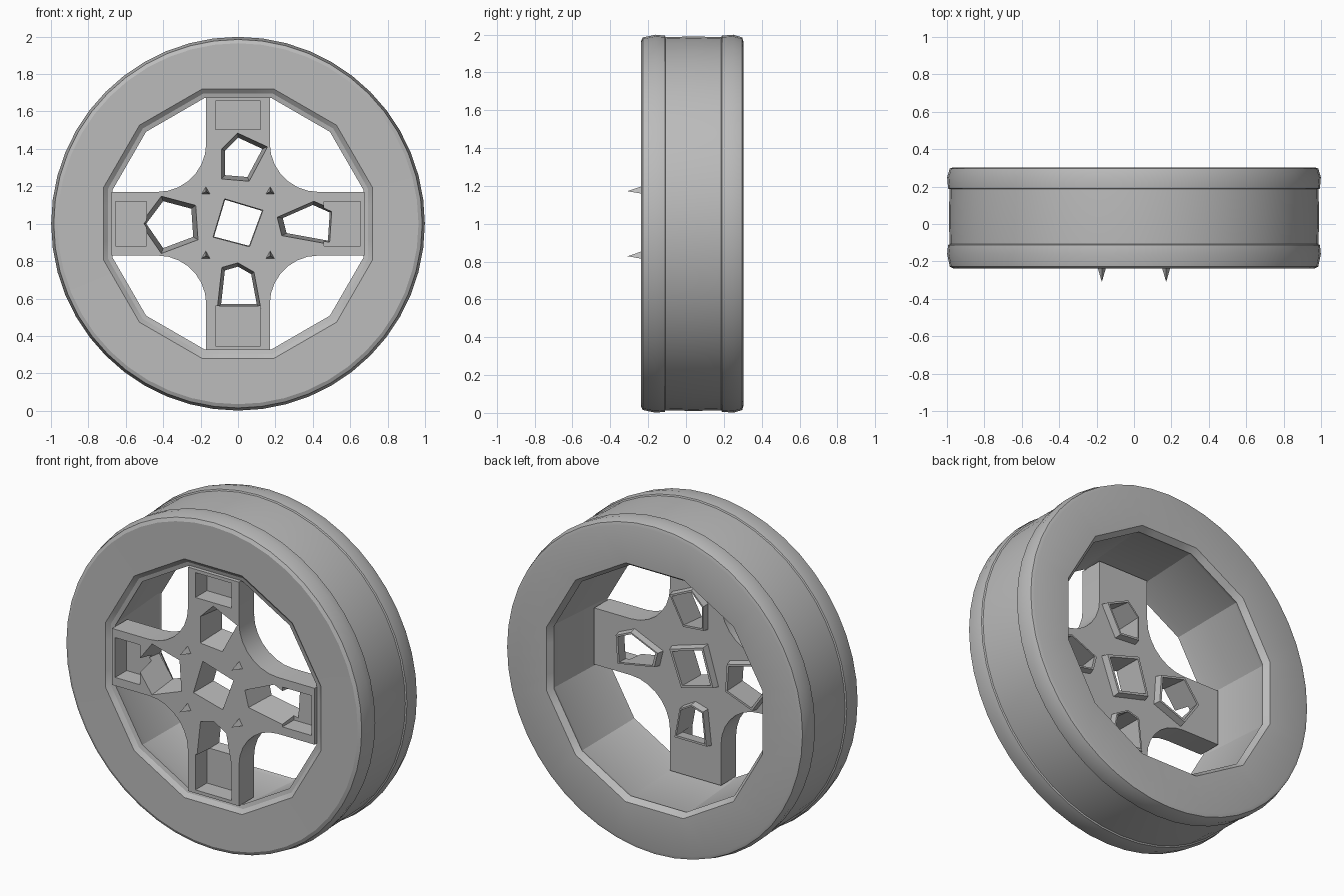
import bpy, bmesh
from math import sin, cos, pi, radians
from mathutils import Matrix, Vector

cube = bpy.data.objects.get("Cube")
if cube:
    bpy.data.objects.remove(cube, do_unlink=True)

grey = bpy.data.materials.new("plain_grey")
grey.use_nodes = True
grey.diffuse_color = (0.5, 0.5, 0.5, 1)
grey.node_tree.nodes["Principled BSDF"].inputs["Base Color"].default_value = (0.5, 0.5, 0.5, 1)

CENTRE = 1.0        # height of the axle
FRONT = -0.234      # front face of the spokes
BACK = -0.09        # back face of the spokes
SLEEVE = -0.05      # back end of the sleeves around the holes


def finish(name, bm):
    """Turn a bmesh into an object with outward normals."""
    bmesh.ops.recalc_face_normals(bm, faces=bm.faces)
    mesh = bpy.data.meshes.new(name)
    bm.to_mesh(mesh)
    bm.free()
    mesh.materials.append(grey)
    obj = bpy.data.objects.new(name, mesh)
    bpy.context.collection.objects.link(obj)
    return obj


def select(obj):
    bpy.ops.object.select_all(action='DESELECT')
    obj.select_set(True)
    bpy.context.view_layer.objects.active = obj


def smooth(obj, angle):
    select(obj)
    bpy.ops.object.shade_smooth_by_angle(angle=radians(angle))


def prism(name, outline, levels):
    """Skin an (x, z) outline through (y, scale) levels, scaled about its middle."""
    bm = bmesh.new()
    n = len(outline)
    mx = sum(p[0] for p in outline) / n
    mz = sum(p[1] for p in outline) / n
    rings = [[bm.verts.new((mx + (x - mx) * s, y, CENTRE + mz + (z - mz) * s))
              for x, z in outline] for y, s in levels]
    for a, b in zip(rings, rings[1:]):
        for i in range(n):
            j = (i + 1) % n
            bm.faces.new((a[i], a[j], b[j], b[i]))
    bm.faces.new(rings[0])
    bm.faces.new(rings[-1])
    return finish(name, bm)


def lathe(name, profile, steps, sides, facet_below):
    """Spin a closed (radius, y) profile; radii under facet_below follow a flat-sided polygon."""
    bm = bmesh.new()
    rings = []
    for k in range(steps):
        t = 2 * pi * k / steps
        off = (t + pi / sides) % (2 * pi / sides) - pi / sides
        flat = cos(pi / sides) / cos(off)
        ring = []
        for r, y in profile:
            r = r * flat if r < facet_below else r
            ring.append(bm.verts.new((r * cos(t), y, CENTRE + r * sin(t))))
        rings.append(ring)
    n = len(profile)
    for k in range(steps):
        a, b = rings[k], rings[(k + 1) % steps]
        for i in range(n):
            j = (i + 1) % n
            bm.faces.new((a[i], a[j], b[j], b[i]))
    return finish(name, bm)


def turn(points, quarter):
    """Rotate an (x, z) outline by quarter turns."""
    for _ in range(quarter):
        points = [(-z, x) for x, z in points]
    return points


# Round tyre with slightly raised shoulder bands, and a twelve-sided rim barrel
tyre = lathe("tyre_and_rim", [
    (0.745, -0.236), (0.965, -0.238), (0.985, -0.228), (0.999, -0.16), (0.994, -0.112),
    (0.986, -0.108), (0.99, 0.04), (0.986, 0.186), (0.994, 0.19), (0.999, 0.25),
    (0.985, 0.297), (0.965, 0.303), (0.745, 0.30), (0.72, 0.265), (0.73, 0.24),
    (0.705, -0.16), (0.695, -0.21), (0.72, -0.216)], 48, 12, 0.8)
smooth(tyre, 25)

# Cross of four spokes with rounded inner corners
quadrant = [(0.675, 0.17)]
for k in range(8):
    a = -pi / 2 - k / 7 * pi / 2
    quadrant.append((0.43 + 0.26 * cos(a), 0.43 + 0.26 * sin(a)))
quadrant.append((0.17, 0.675))
spokes = prism("spokes", [p for q in range(4) for p in turn(quadrant, q)],
               [(FRONT, 1), (BACK, 1)])


def combine(operation, outline, levels):
    """Join a prism to the spokes, or cut it out of them."""
    tool = prism("tool", outline, levels)
    mod = spokes.modifiers.new("tool", 'BOOLEAN')
    mod.operation, mod.solver, mod.object = operation, 'EXACT', tool
    select(spokes)
    bpy.ops.object.modifier_apply(modifier=mod.name)
    bpy.data.objects.remove(tool, do_unlink=True)


# Faceted holes, centre first: wide at the front, narrowing into tapered sleeves
holes = [
    [(-0.07, 0.13), (0.13, 0.07), (0.06, -0.12), (-0.13, -0.07)],
    [(-0.07, 0.39), (0.0, 0.46), (0.13, 0.40), (0.05, 0.25), (-0.07, 0.26)],
    [(0.24, 0.03), (0.4, 0.1), (0.49, 0.06), (0.48, -0.09), (0.26, -0.05)],
    [(-0.49, 0.0), (-0.4, 0.12), (-0.25, 0.08), (-0.24, -0.07), (-0.4, -0.13)],
    [(-0.09, -0.43), (-0.07, -0.25), (0.0, -0.23), (0.07, -0.27), (0.1, -0.43)],
]
for outline in holes:
    combine('UNION', outline, [(BACK - 0.03, 1.24), (SLEEVE, 1.12)])
for i, outline in enumerate(holes):
    combine('DIFFERENCE', outline, [(FRONT - 0.02, 1.25 if i else 1.03), (SLEEVE + 0.02, 0.98)])

# Square pockets at the outer end of each spoke, some running into the holes
for q, start in enumerate((0.46, 0.505, 0.49, 0.44)):
    pocket = [(start, -0.12), (0.655, -0.12), (0.655, 0.12), (start, 0.12)]
    combine('DIFFERENCE', turn(pocket, q), [(FRONT - 0.02, 1), (-0.125, 1)])
smooth(spokes, 25)

# Four small pointed studs on the hub face
bm = bmesh.new()
for sx in (-1, 1):
    for sz in (-1, 1):
        place = Matrix.Translation(Vector((sx * 0.172, -0.27, CENTRE + sz * 0.172)))
        bmesh.ops.create_cone(bm, cap_ends=True, segments=3, radius1=0.027, radius2=0.0,
                              depth=0.08, matrix=place @ Matrix.Rotation(pi / 2, 4, 'X'))
finish("hub_studs", bm)
